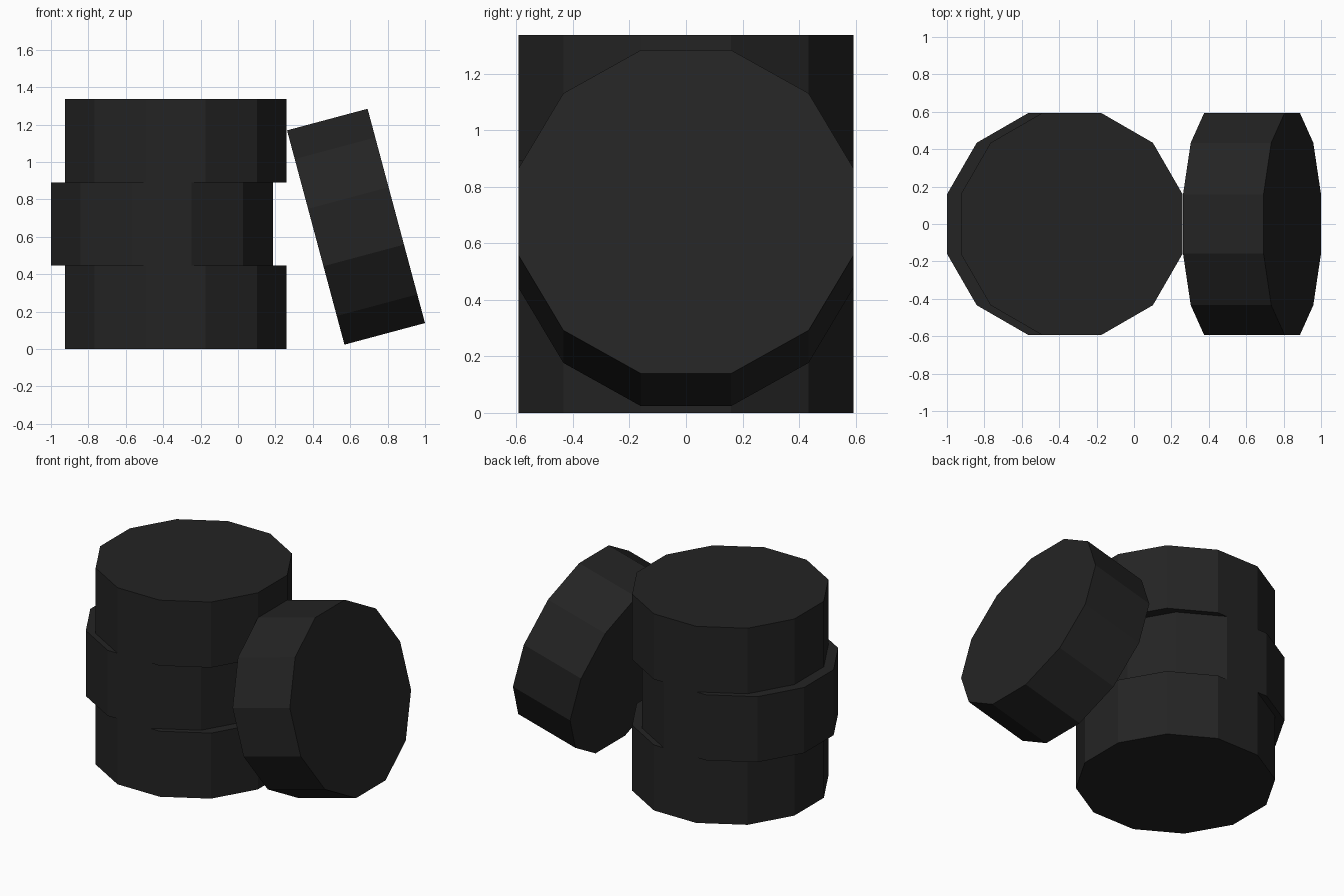
import bpy
import math

if "Cube" in bpy.data.objects:
    bpy.data.objects.remove(bpy.data.objects["Cube"])

SIDES = 12
APOTHEM = 0.593          # flat-to-flat half width
RADIUS = APOTHEM / math.cos(math.pi / SIDES)
WIDTH = 0.4457

rubber = bpy.data.materials.new("black rubber")
rubber.diffuse_color = (0.0172, 0.0172, 0.0172, 1)
rubber.use_nodes = True
rubber.node_tree.nodes["Principled BSDF"].inputs["Base Color"].default_value = rubber.diffuse_color


def tire(name, location, tilt=0.0):
    """Solid flat-shaded 12-sided tire with flats facing the axes."""
    bpy.ops.mesh.primitive_cylinder_add(vertices=SIDES, radius=RADIUS, depth=WIDTH)
    ob = bpy.context.object
    ob.name = name
    # turn half a step so flats, not corners, face x and y
    ob.rotation_euler = (0, 0, math.pi / SIDES)
    bpy.ops.object.transform_apply(location=False, rotation=True, scale=False)
    ob.rotation_euler = (0, tilt, 0)
    ob.location = location
    ob.data.materials.append(rubber)
    return ob


# stack of three, middle one shifted outwards
for i, (name, x) in enumerate((("bottom_tire", -0.333),
                               ("middle_tire", -0.407),
                               ("top_tire", -0.333))):
    tire(name, (x, 0, WIDTH * (i + 0.5)))

# tire leaning against the stack
tire("leaning_tire", (0.631, 0, 0.654), math.radians(75))
